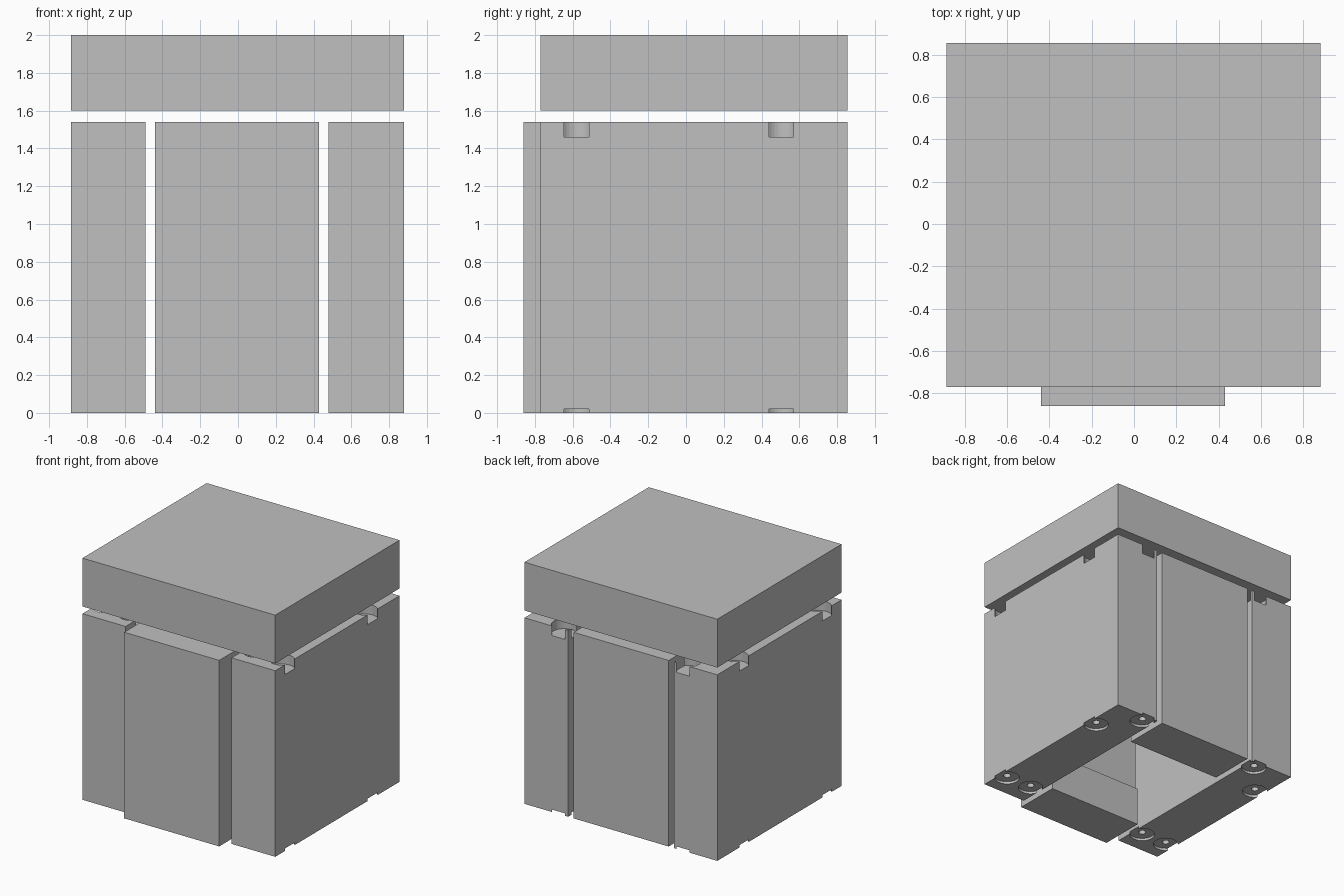
import bpy, bmesh
from mathutils import Matrix, Vector

cube = bpy.data.objects.get("Cube")
if cube:
    bpy.data.objects.remove(cube, do_unlink=True)

# One plain grey
grey = bpy.data.materials.new("plain grey")
grey.use_nodes = True
colour = (0.53, 0.53, 0.53, 1)
grey.diffuse_color = colour
grey.node_tree.nodes["Principled BSDF"].inputs["Base Color"].default_value = colour


def finish(name, bm):
    bmesh.ops.recalc_face_normals(bm, faces=bm.faces[:])
    mesh = bpy.data.meshes.new(name)
    bm.to_mesh(mesh)
    bm.free()
    mesh.materials.append(grey)
    ob = bpy.data.objects.new(name, mesh)
    bpy.context.collection.objects.link(ob)
    return ob


def prism(name, x0, x1, profile):
    """Extrude a (y, z) profile from x0 to x1."""
    bm = bmesh.new()
    face = bm.faces.new([bm.verts.new((x0, y, z)) for y, z in profile])
    moved = bmesh.ops.extrude_face_region(bm, geom=[face])["geom"]
    bmesh.ops.translate(bm, vec=(x1 - x0, 0, 0),
                        verts=[v for v in moved if isinstance(v, bmesh.types.BMVert)])
    return finish(name, bm)


def block(name, x0, x1, y0, y1, z0, z1):
    return prism(name, x0, x1, [(y0, z0), (y1, z0), (y1, z1), (y0, z1)])


def drill(target, centres, radius, z0, z1):
    """Cut round pockets at the given centres."""
    bm = bmesh.new()
    for x, y in centres:
        bmesh.ops.create_cone(bm, cap_ends=True, segments=32, radius1=radius, radius2=radius,
                              depth=z1 - z0,
                              matrix=Matrix.Translation(Vector((x, y, (z0 + z1) / 2))))
    cutter = finish("pocket_cutter", bm)
    cutter.hide_render = True
    mod = target.modifiers.new("pockets", 'BOOLEAN')
    mod.operation, mod.solver, mod.object = 'DIFFERENCE', 'EXACT', cutter
    bpy.context.view_layer.objects.active = target
    bpy.ops.object.modifier_apply(modifier=mod.name)
    bpy.data.objects.remove(cutter, do_unlink=True)


FRONT, BACK, TOP = -0.77, 0.855, 1.54

# Lid floating over the body
block("lid", -0.885, 0.88, FRONT, BACK, 1.60, 2.0)

# Side slabs with magnet pockets above, foot recesses and screw holes below
for name, side, x0, x1 in (("right_slab", -1, -0.885, -0.49), ("left_slab", 1, 0.48, 0.88)):
    slab = block(name, x0, x1, FRONT, BACK, 0, TOP)
    centres = [(side * 0.81, -0.58), (side * 0.57, -0.58),
               (side * 0.81, 0.505), (side * 0.57, 0.78)]
    drill(slab, centres, 0.096, TOP - 0.08, TOP + 0.1)
    drill(slab, centres, 0.096, -0.1, 0.02)
    drill(slab, centres, 0.028, -0.05, 0.15)

# Middle panels, slightly thicker near the floor on the inner side
for name, outer, d in (("front_panel", -0.86, 1), ("back_panel", BACK, -1)):
    base, upper = outer + d * 0.38, outer + d * 0.355
    prism(name, -0.44, 0.43, [(outer, 0), (base, 0), (base, 0.32), (upper, 0.32),
                              (upper, TOP), (outer, TOP)])
